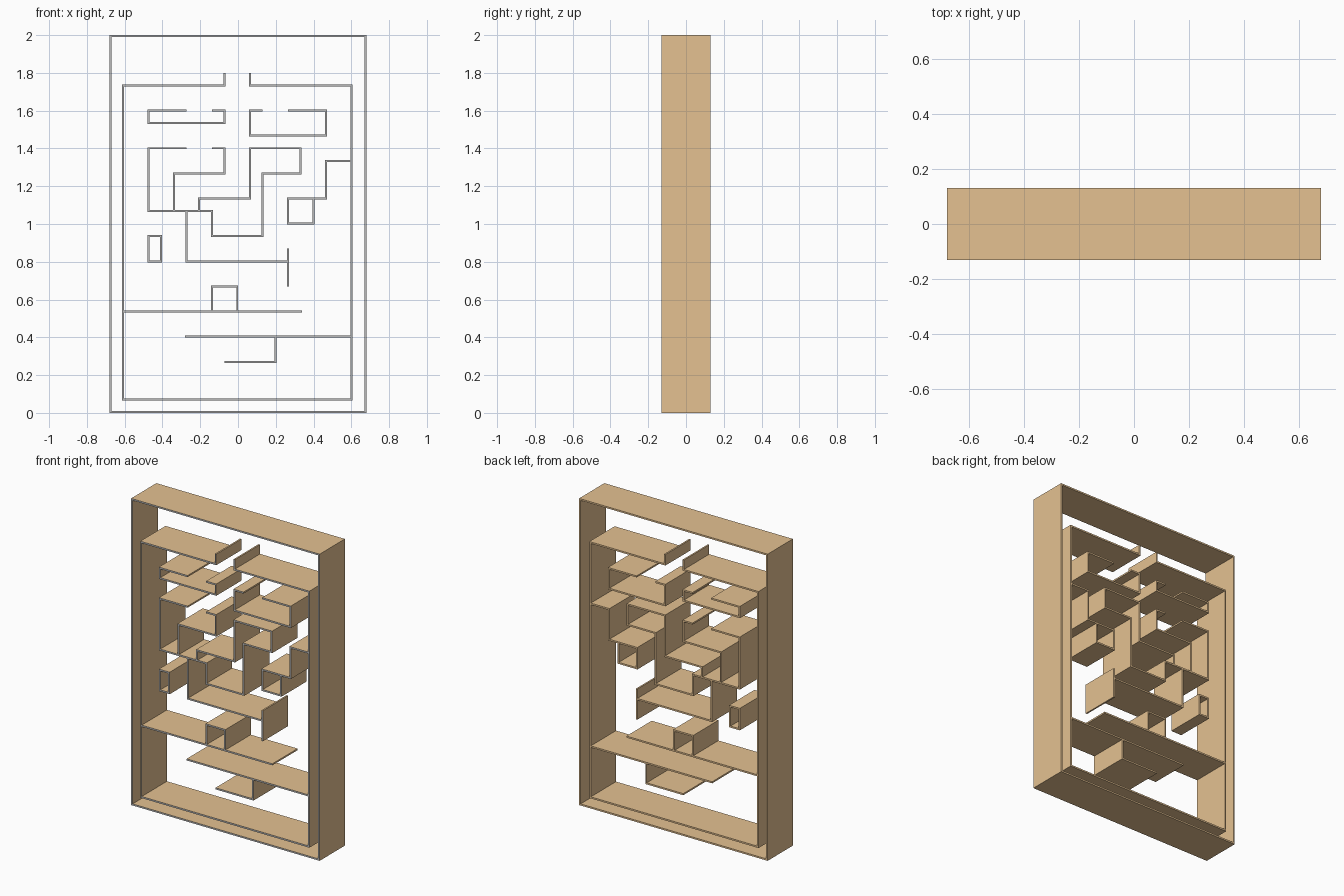
import bpy, bmesh
from mathutils import Vector

if "Cube" in bpy.data.objects:
    bpy.data.objects.remove(bpy.data.objects["Cube"])

T = 0.0105          # wall thickness
D = 0.13            # half depth


def material(name, rgb):
    m = bpy.data.materials.new(name)
    m.diffuse_color = (*rgb, 1)
    m.use_nodes = True
    m.node_tree.nodes["Principled BSDF"].inputs["Base Color"].default_value = m.diffuse_color
    return m


wood = material("light_wood", (0.78, 0.535, 0.285))
edge = material("grey_edge", (0.5, 0.5, 0.5))


def node(i, k):
    """Grid cell corner -> x, z position."""
    return Vector((-0.676 + 0.0672 * i, 0.0045 + 0.0665 * k))


def wall(name, pts, closed=False):
    """Thin right-angled wall following a path, mitred at corners, full depth."""
    n = len(pts)

    def normal(a, b):
        d = (b - a).normalized()
        return Vector((-d.y, d.x))

    bm = bmesh.new()
    rings = []
    for i, p in enumerate(pts):
        ns = []
        if closed or i > 0:
            ns.append(normal(pts[i - 1], p))
        if closed or i < n - 1:
            ns.append(normal(p, pts[(i + 1) % n]))
        off = ns[0] if len(ns) == 1 or ns[0].dot(ns[1]) > 0.9 else ns[0] + ns[1]
        off = off * T / 2
        rings.append([bm.verts.new((q.x, y, q.y)) for q, y in
                      ((p + off, -D), (p - off, -D), (p - off, D), (p + off, D))])
    for i in range(n if closed else n - 1):
        a, b = rings[i], rings[(i + 1) % n]
        for j in range(4):
            m = (j + 1) % 4
            bm.faces.new((a[j], a[m], b[m], b[j]))
    if not closed:
        bm.faces.new(rings[0])
        bm.faces.new(rings[-1])
    bmesh.ops.recalc_face_normals(bm, faces=bm.faces)
    # Front edges of the boards are grey
    for f in bm.faces:
        f.material_index = 1 if f.normal.y < -0.5 else 0
    me = bpy.data.meshes.new(name)
    bm.to_mesh(me)
    bm.free()
    me.materials.append(wood)
    me.materials.append(edge)
    ob = bpy.data.objects.new(name, me)
    bpy.context.collection.objects.link(ob)


# Outer frame
h = T / 2
wall("outer_frame", [Vector(c) for c in
                     ((-0.68 + h, h), (0.68 - h, h), (0.68 - h, 2 - h), (-0.68 + h, 2 - h))], True)

# Open wall paths in grid steps
paths = {
    "inner_frame": [(9, 27), (9, 26), (1, 26), (1, 1), (19, 1), (19, 26), (11, 26), (11, 27)],
    "upper_left_tray": [(6, 24), (3, 24), (3, 23), (9, 23), (9, 24), (8, 24)],
    "upper_right_tray": [(12, 24), (11, 24), (11, 22), (17, 22), (17, 24), (14, 24)],
    "left_chamber": [(6, 21), (3, 21), (3, 16), (8, 16), (8, 14), (12, 14), (12, 19),
                     (15, 19), (15, 21), (11, 21), (11, 17), (7, 17), (7, 16)],
    "left_chamber_step": [(8, 21), (9, 21), (9, 19), (5, 19), (5, 16)],
    "middle_shelf": [(6, 16), (6, 12), (14, 12)],
    "middle_shelf_end": [(14, 10), (14, 13)],
    "right_step": [(16, 17), (17, 17), (17, 20), (19, 20)],
    "lower_left_shelf": [(1, 8), (15.1, 8)],
    "lower_right_shelf": [(5.9, 6), (19, 6)],
    "hanging_hook": [(13, 6), (13, 4), (9, 4)],
    "shelf_box": [(8, 8), (8, 10), (10, 10), (10, 8)],
}
for name, p in paths.items():
    wall(name, [node(*c) for c in p])

# Closed box tubes: left, bottom, right, top in grid steps
boxes = {"left_box": (3, 12, 4, 14), "right_box": (14, 15, 16, 17)}
for name, (a, b, c, d) in boxes.items():
    wall(name, [node(a, b), node(c, b), node(c, d), node(a, d)], True)
